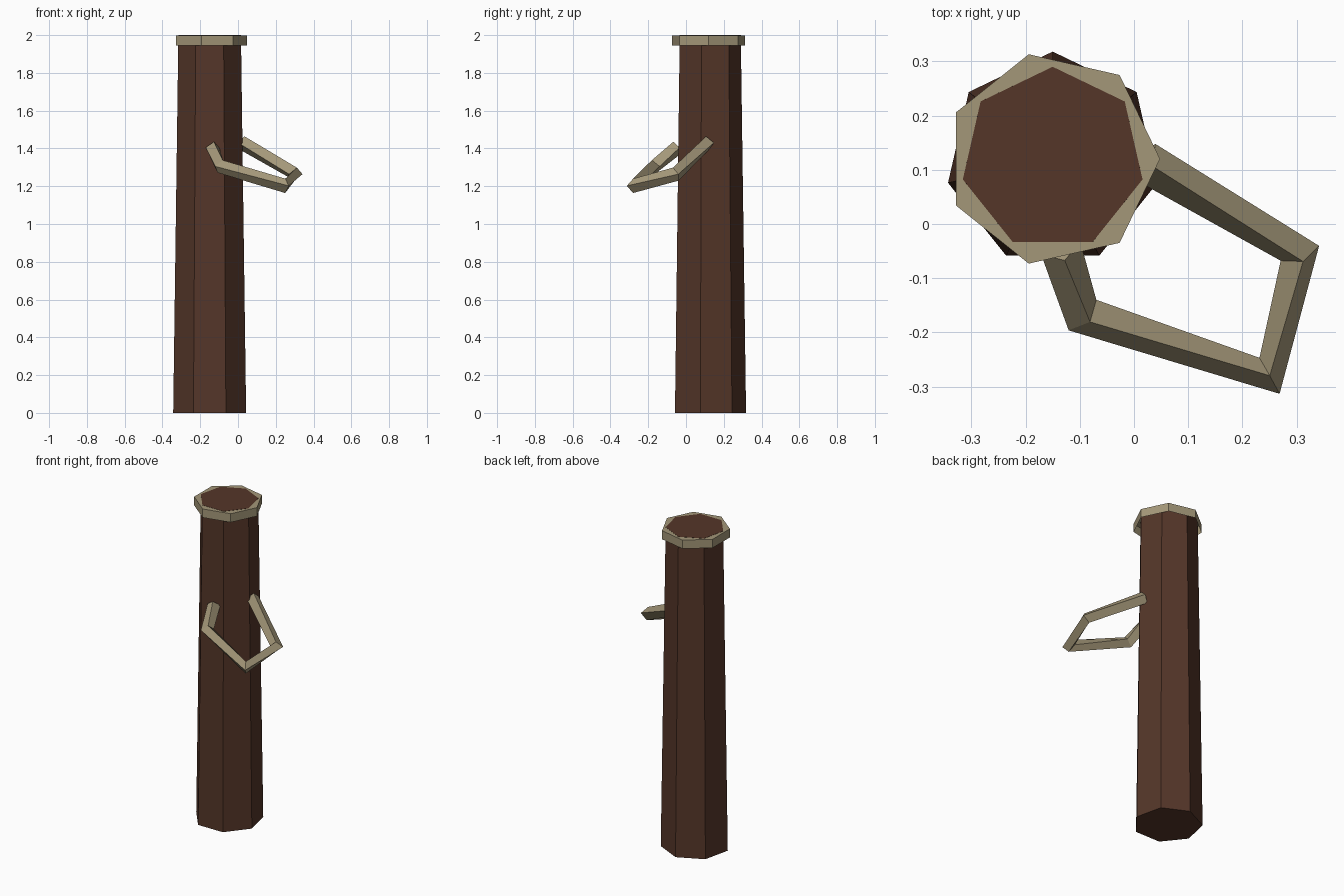
import bpy, bmesh, math
from mathutils import Vector

if "Cube" in bpy.data.objects:
    bpy.data.objects.remove(bpy.data.objects["Cube"])


def material(name, rgb):
    m = bpy.data.materials.new(name)
    m.diffuse_color = (*rgb, 1)
    m.use_nodes = True
    m.node_tree.nodes["Principled BSDF"].inputs["Base Color"].default_value = m.diffuse_color
    return m


def loft(name, rings, mat, close_start=True, close_end=True):
    """Skin a list of equal-sized vertex rings into a flat-shaded object."""
    bm = bmesh.new()
    loops = [[bm.verts.new(p) for p in ring] for ring in rings]
    n = len(loops[0])
    for a, b in zip(loops, loops[1:]):
        for i in range(n):
            j = (i + 1) % n
            bm.faces.new((a[i], a[j], b[j], b[i]))
    if close_start:
        bm.faces.new(loops[0][::-1])
    if close_end:
        bm.faces.new(loops[-1])
    mesh = bpy.data.meshes.new(name)
    bm.to_mesh(mesh)
    bm.free()
    mesh.materials.append(mat)
    obj = bpy.data.objects.new(name, mesh)
    bpy.context.collection.objects.link(obj)
    return obj


def heptagon(radius, z, start):
    cx, cy = -0.15, 0.12
    angles = [start + math.tau * i / 7 for i in range(7)]
    return [(cx + radius * math.cos(a), cy + radius * math.sin(a), z) for a in angles]


def square_tube(path, r):
    """Diamond rings along a path, mitred at the bends."""
    pts = [Vector(p) for p in path]
    dirs = [(b - a).normalized() for a, b in zip(pts, pts[1:])]
    rings = []
    for i, p in enumerate(pts):
        t = (dirs[max(i - 1, 0)] + dirs[min(i, len(dirs) - 1)]).normalized()
        side = t.cross(Vector((0, 0, 1))).normalized() * r
        up = side.cross(t)
        rings.append([p + side, p + up, p - side, p - up])
    # reverse so that faces point outward
    return [ring[::-1] for ring in rings]


brown = material("dark_wood", (0.09, 0.037, 0.022))
tan = material("pale_wood", (0.37, 0.31, 0.19))

# Tapered seven-sided post
loft("post", [heptagon(0.198, 0, math.pi / 2), heptagon(0.17, 2.0, math.pi / 2)], brown)

# Rim around the top, open underneath
loft("top_rim", [heptagon(0.198, 1.945, 0), heptagon(0.198, 1.999, 0)], tan,
     close_start=False)

# Bent square-section handle
handle_path = [(-0.135, -0.045, 1.405), (-0.095, -0.168, 1.305), (0.25, -0.28, 1.202),
               (0.306, -0.054, 1.264), (0.02, 0.115, 1.43)]
loft("handle", square_tube(handle_path, 0.038), tan)
